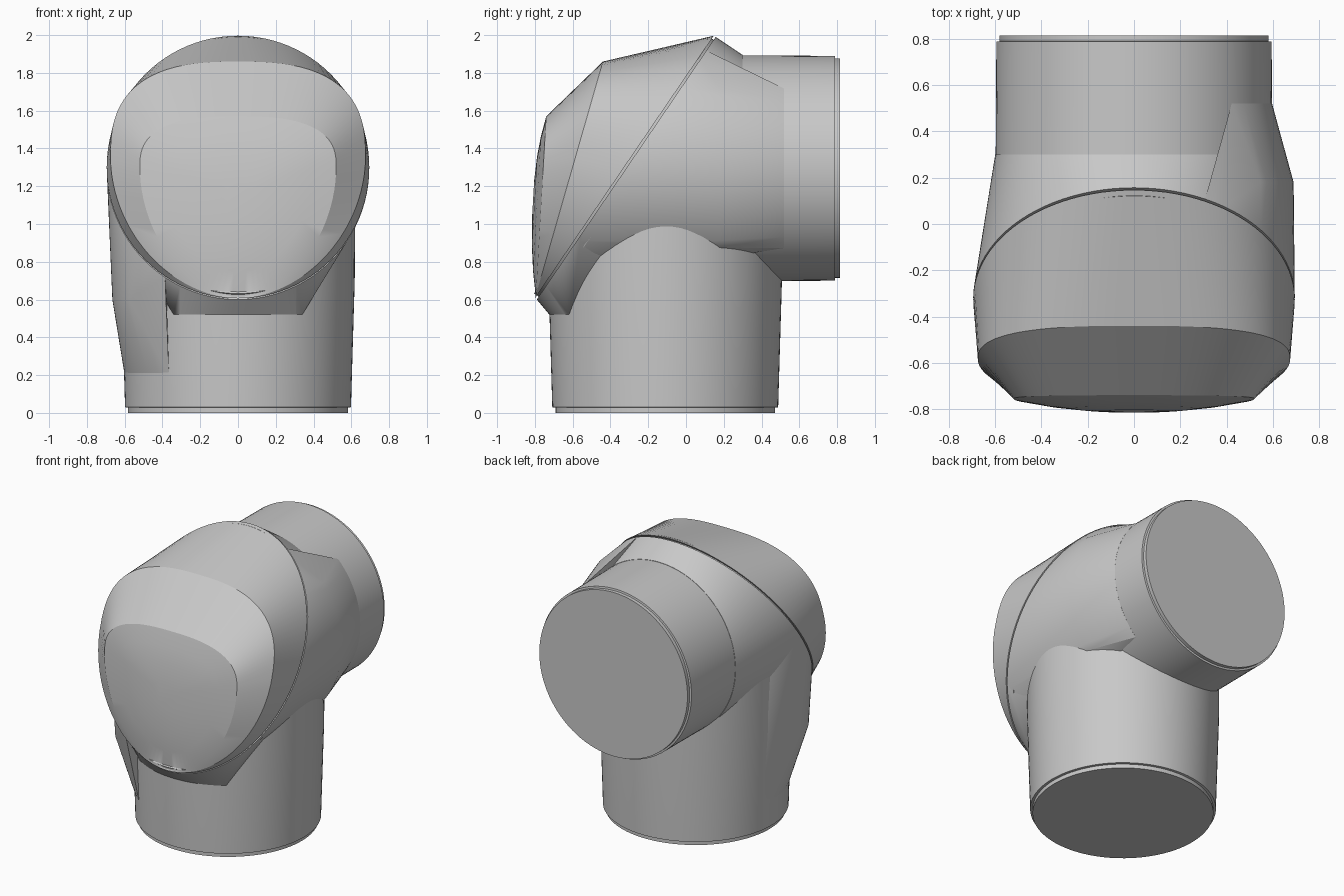
import bpy, bmesh, math
from mathutils import Vector

if "Cube" in bpy.data.objects:
    bpy.data.objects.remove(bpy.data.objects["Cube"])

grey = bpy.data.materials.new("light grey")
grey.diffuse_color = (0.58, 0.58, 0.58, 1)
grey.use_nodes = True
grey.node_tree.nodes["Principled BSDF"].inputs["Base Color"].default_value = grey.diffuse_color

N = 96                        # points around each ring
VY, HZ = -0.11, 1.295         # axis of the upright pipe (y) and the level pipe (z)
R = 0.695                     # radius of the parting ring seen from the front
SLOPE = 1.468                 # tilt of the parting plane
NORMAL = Vector((0, -0.826, 0.563))
ANG = [2 * math.pi * i / N for i in range(N)]


def finish(bm, name):
    bmesh.ops.recalc_face_normals(bm, faces=bm.faces)
    me = bpy.data.meshes.new(name)
    bm.to_mesh(me)
    bm.free()
    me.materials.append(grey)
    ob = bpy.data.objects.new(name, me)
    bpy.context.collection.objects.link(ob)
    bpy.ops.object.select_all(action='DESELECT')
    bpy.context.view_layer.objects.active = ob
    ob.select_set(True)
    bpy.ops.object.shade_smooth_by_angle(angle=math.radians(24))
    return ob


def hull(name, pts):
    bm = bmesh.new()
    for p in pts:
        bm.verts.new(p)
    bmesh.ops.convex_hull(bm, input=bm.verts)
    loose = [v for v in bm.verts if not v.link_faces]
    bmesh.ops.delete(bm, geom=loose, context='VERTS')
    return finish(bm, name)


def loft(name, rings):
    bm = bmesh.new()
    loops = [[bm.verts.new(p) for p in ring] for ring in rings]
    for a, b in zip(loops, loops[1:]):
        for i in range(N):
            j = (i + 1) % N
            bm.faces.new((a[i], a[j], b[j], b[i]))
    bm.faces.new(loops[0])
    bm.faces.new(loops[-1])
    return finish(bm, name)


def upright(z, r):
    return [Vector((r * math.cos(a), VY + r * math.sin(a), z)) for a in ANG]


def level(y, r):
    return [Vector((r * math.cos(a), y, HZ + r * math.sin(a))) for a in ANG]


def parting(r=R, off=0.0):
    return [Vector((p.x, -0.79 + (p.z - 0.6) / SLOPE, p.z)) + NORMAL * off for p in level(0, r)]


def front_loop(w, zc, up, down, n, y_at, s=1.0):
    """Rounded outline: squarish above its centre, nearly elliptical below."""
    pts = []
    for a in ANG:
        c, q = math.cos(a), math.sin(a)
        e = 2 / n if q > 0 else 2 / 1.9
        x = w * math.copysign(abs(c) ** e, c)
        z = zc + (up if q > 0 else down) * math.copysign(abs(q) ** e, q)
        z = 1.15 + (z - 1.15) * s
        pts.append(Vector((x * s, y_at(z), z)))
    return pts


# Two pipes, each with a slightly smaller end rim
loft("upright_pipe", [upright(0, 0.582), upright(0.028, 0.582), upright(0.03, 0.598),
                      upright(0.7, 0.618), upright(1.29, 0.622)])
loft("level_pipe", [level(0.815, 0.582), level(0.79, 0.582), level(0.788, 0.595),
                    level(-0.08, 0.6)])

# Collar behind the parting plane, with a lip under its front
ring = parting()
lip = [p for p in upright(0.52, 0.613) if p.y < -0.6]
hull("collar", ring + level(0.3, 0.6) + lip)

# Right fairing running back along the level pipe
hull("right_fairing",
     [p for p in ring if p.x > 0.3]
     + [p for p in level(0.18, 0.69) if p.x > 0.53]
     + [p for p in level(0.52, 0.597) if p.x > 0.4])

# Left fairing running down along the upright pipe
drop = [Vector((p.x * 0.957, p.y, 0.6)) for p in ring if p.x < -0.6]
hull("left_fairing",
     [p for p in ring if p.x < -0.35] + drop
     + [p for p in upright(0.2, 0.6) if p.x < -0.35])

# Narrow core that forms the floor of the parting groove
loft("groove_core", [parting(R - 0.015, -0.05), parting(R - 0.015, 0.03)])

# Front cover: parting ring, shoulder outline, face outline, gently domed face
face_y = lambda z: -0.74 - (1.57 - z) * 0.058
rings = [parting(R, 0.012),
         front_loop(0.675, 1.35, 0.51, 0.742, 2.7, lambda z: -0.44 - (1.86 - z) * 0.287),
         front_loop(0.52, 1.3, 0.27, 0.685, 2.7, face_y)]
for s, bulge in ((0.75, 0.022), (0.5, 0.036), (0.2, 0.044)):
    rings.append(front_loop(0.52, 1.3, 0.27, 0.685, 2.7, lambda z, b=bulge: face_y(z) - b, s))
loft("front_cover", rings)
